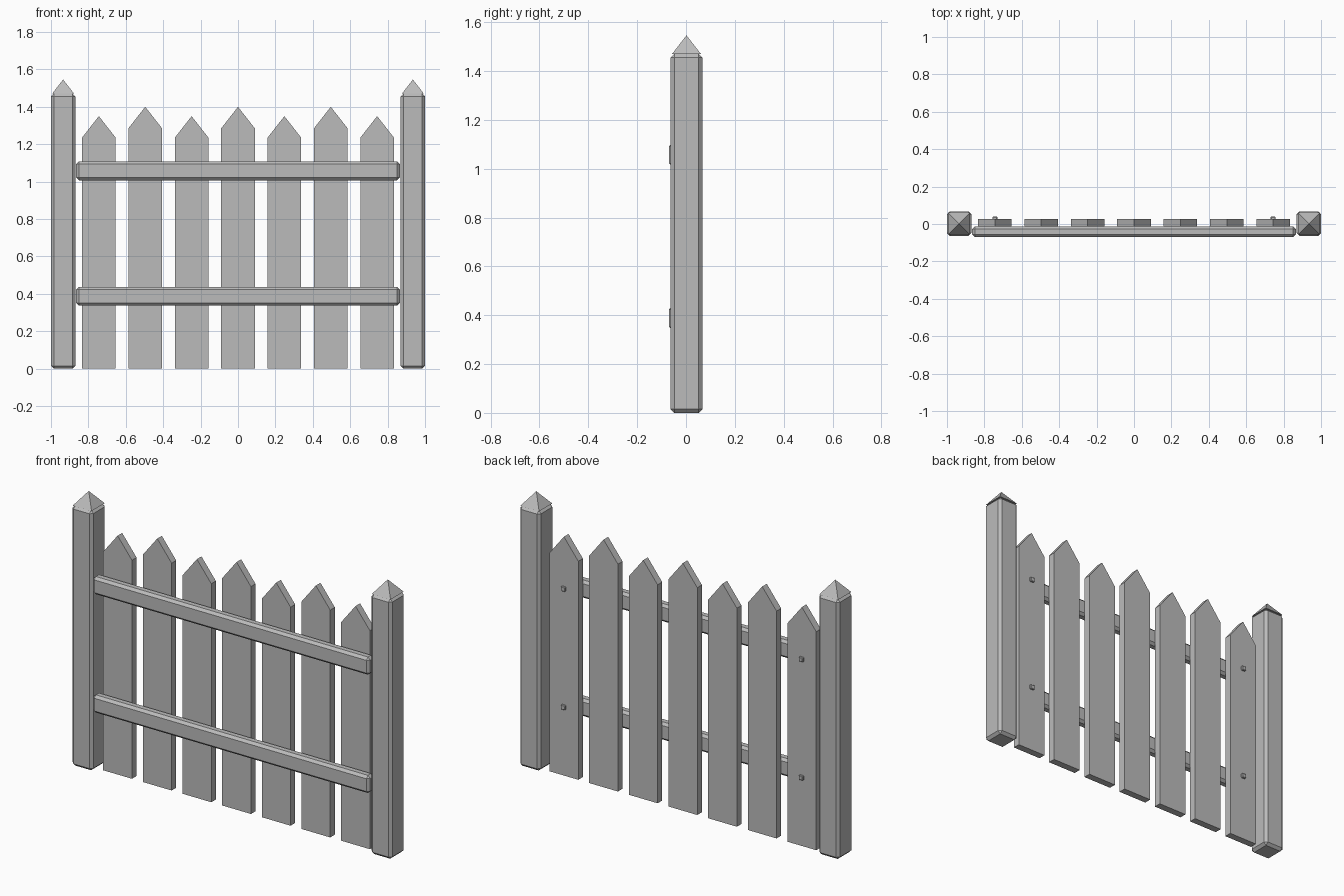
import bpy, bmesh
from mathutils import Matrix, Vector

cube = bpy.data.objects.get("Cube")
if cube:
    bpy.data.objects.remove(cube, do_unlink=True)

# One plain grey for the whole fence
GREY = (0.5, 0.5, 0.5, 1)
grey = bpy.data.materials.new("grey_paint")
grey.use_nodes = True
grey.diffuse_color = GREY
grey.node_tree.nodes["Principled BSDF"].inputs["Base Color"].default_value = GREY


def add_object(name, bm):
    bmesh.ops.recalc_face_normals(bm, faces=bm.faces)
    mesh = bpy.data.meshes.new(name)
    bm.to_mesh(mesh)
    bm.free()
    mesh.materials.append(grey)
    obj = bpy.data.objects.new(name, mesh)
    bpy.context.collection.objects.link(obj)
    return obj


def box(name, low, high, chamfer=0):
    low, high = Vector(low), Vector(high)
    bm = bmesh.new()
    bmesh.ops.create_cube(bm, size=1, matrix=Matrix.Translation((low + high) / 2)
                          @ Matrix.Diagonal((*(high - low), 1)))
    if chamfer:
        bmesh.ops.bevel(bm, geom=bm.edges[:], offset=chamfer, segments=1, affect='EDGES')
    return add_object(name, bm)


def pyramid(name, x, y, z, half, height):
    bm = bmesh.new()
    base = [bm.verts.new((x + sx * half, y + sy * half, z))
            for sx, sy in ((-1, -1), (1, -1), (1, 1), (-1, 1))]
    tip = bm.verts.new((x, y, z + height))
    bm.faces.new(base)
    for a, b in zip(base, base[1:] + base[:1]):
        bm.faces.new((a, b, tip))
    return add_object(name, bm)


def picket(name, x, tip, half=0.09, point=0.115, front=-0.013, back=0.028):
    bm = bmesh.new()
    outline = ((-half, 0), (half, 0), (half, tip - point), (0, tip), (-half, tip - point))
    face = bm.faces.new([bm.verts.new((x + px, front, pz)) for px, pz in outline])
    solid = bmesh.ops.extrude_face_region(bm, geom=[face])
    verts = [v for v in solid["geom"] if isinstance(v, bmesh.types.BMVert)]
    bmesh.ops.translate(bm, verts=verts, vec=(0, back - front, 0))
    return add_object(name, bm)


# Pickets, alternating short and tall
for i in range(-3, 4):
    picket(f"picket_{i + 4}", i * 0.248, 1.35 if i % 2 else 1.40)

# Posts with pointed caps
for side, sx in (("right", -1), ("left", 1)):
    x = sx * 0.935
    box(f"{side}_post", (x - 0.065, -0.063, 0), (x + 0.065, 0.067, 1.47), 0.015)
    pyramid(f"{side}_post_cap", x, 0.002, 1.47, 0.059, 0.076)

# Rails across the front, with bolt heads on the back of the end pickets
for level, z in (("lower", 0.388), ("upper", 1.057)):
    box(f"{level}_rail", (-0.865, -0.069, z - 0.05), (0.865, -0.013, z + 0.05), 0.014)
    for side, sx in (("right", -1), ("left", 1)):
        x = sx * 0.744
        box(f"{level}_{side}_bolt", (x - 0.013, 0.02, z - 0.013), (x + 0.013, 0.039, z + 0.013), 0.003)
